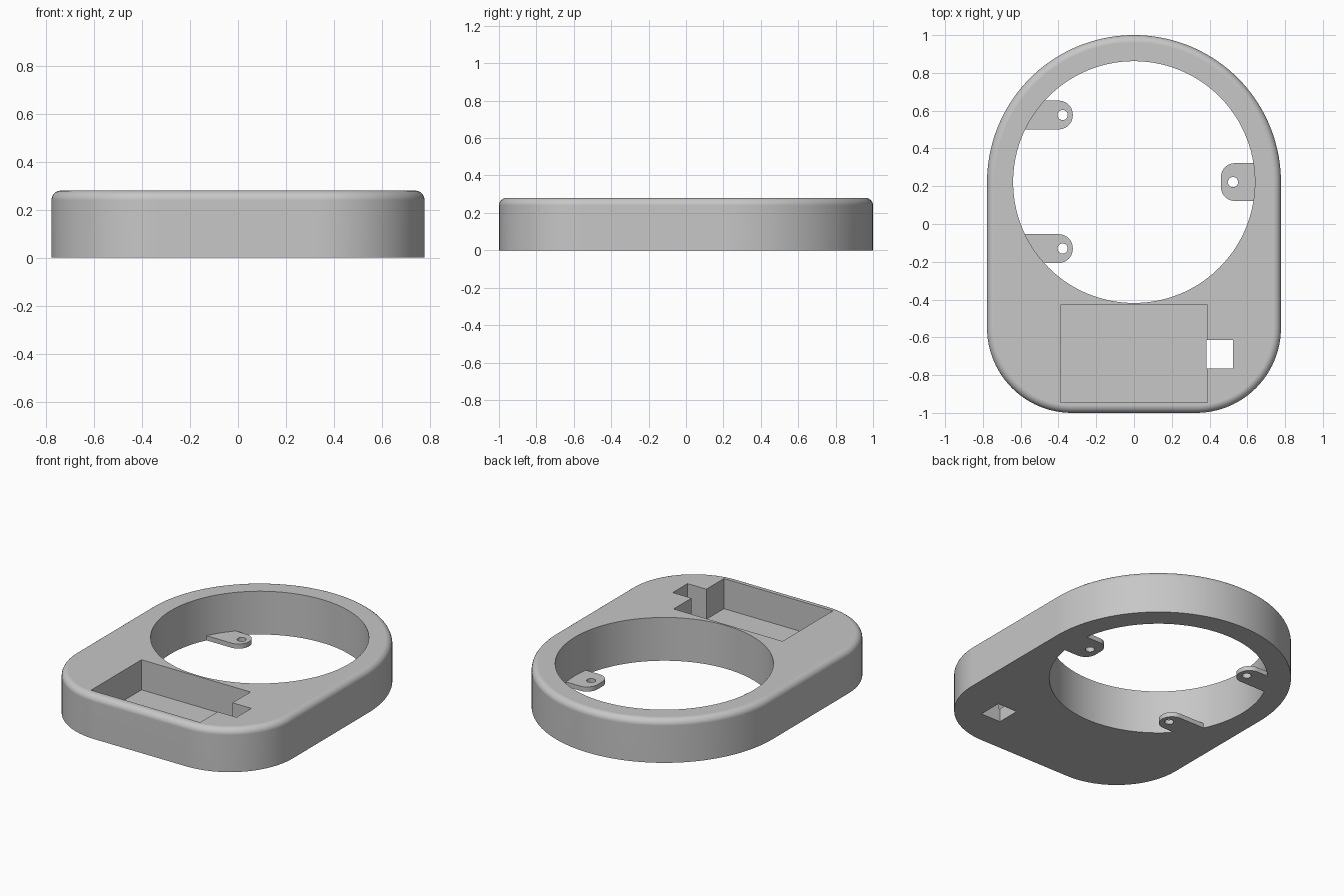
import bpy, bmesh
from math import sin, cos, pi, asin, radians

if "Cube" in bpy.data.objects:
    bpy.data.objects.remove(bpy.data.objects["Cube"])

HEIGHT, FILLET = 0.28, 0.04
HOLE_Y, HOLE_R, OUTER_R = 0.222, 0.64, 0.778
CORNER_R = 0.45
TAB_TOP = 0.03

grey = bpy.data.materials.new("matte grey")
grey.use_nodes = True
grey.diffuse_color = (0.57, 0.57, 0.57, 1)
grey.node_tree.nodes["Principled BSDF"].inputs["Base Color"].default_value = grey.diffuse_color


def arc(cx, cy, r, start, end, steps):
    angles = [radians(start + (end - start) * i / steps) for i in range(steps + 1)]
    return [(cx + r * cos(a), cy + r * sin(a)) for a in angles]


def loft(name, layers):
    """Solid skinned through a stack of (outline, z) layers."""
    bm = bmesh.new()
    rings = [[bm.verts.new((x, y, z)) for x, y in pts] for pts, z in layers]
    n = len(rings[0])
    for low, high in zip(rings, rings[1:]):
        for i in range(n):
            j = (i + 1) % n
            bm.faces.new((low[i], low[j], high[j], high[i]))
    bm.faces.new(rings[0][::-1])
    bm.faces.new(rings[-1])
    bmesh.ops.recalc_face_normals(bm, faces=bm.faces)
    mesh = bpy.data.meshes.new(name)
    bm.to_mesh(mesh)
    bm.free()
    mesh.materials.append(grey)
    obj = bpy.data.objects.new(name, mesh)
    bpy.context.collection.objects.link(obj)
    return obj


def prism(name, pts, z0, z1):
    return loft(name, [(pts, z0), (pts, z1)])


def rectangle(x0, x1, y0, y1):
    return [(x0, y0), (x1, y0), (x1, y1), (x0, y1)]


def select_only(obj):
    bpy.ops.object.select_all(action='DESELECT')
    obj.select_set(True)
    bpy.context.view_layer.objects.active = obj


def carve(obj, cutters):
    """Subtract the cutters, then smooth the curved walls."""
    select_only(obj)
    for cutter in cutters:
        mod = obj.modifiers.new("cut", 'BOOLEAN')
        mod.operation, mod.solver, mod.object = 'DIFFERENCE', 'EXACT', cutter
        bpy.ops.object.modifier_apply(modifier=mod.name)
    for cutter in cutters:
        bpy.data.objects.remove(cutter)
    bpy.ops.object.shade_smooth_by_angle(angle=radians(30))
    mod = obj.modifiers.new("even normals", 'WEIGHTED_NORMAL')
    mod.keep_sharp = True


# Housing: round at the back, rounded corners at the front
def housing_outline(inset):
    cx, cy, r = OUTER_R - CORNER_R, CORNER_R - 1, CORNER_R - inset
    return (arc(0, HOLE_Y, OUTER_R - inset, 0, 180, 72)
            + arc(-cx, cy, r, 180, 270, 24)
            + arc(cx, cy, r, 270, 360, 24))


layers = [(housing_outline(0), 0)]
for i in range(7):
    a = i / 6 * pi / 2
    layers.append((housing_outline(FILLET * (1 - cos(a))), HEIGHT - FILLET + FILLET * sin(a)))
housing = loft("housing", layers)

# Round opening, battery-style pocket and square cable slot
opening = prism("opening_cutter", arc(0, HOLE_Y, HOLE_R, 0, 357.5, 143), -0.1, 0.5)
pocket = prism("pocket_cutter", rectangle(-0.39, 0.39, -0.945, -0.43), 0.085, 0.5)
slot = prism("slot_cutter", rectangle(0.385, 0.525, -0.765, -0.613), -0.1, 0.5)
carve(housing, [opening, pocket, slot])


# Screw tabs: curved root against the opening, rounded tip, drilled hole
def tab(name, side, y, half, tip, hole_x):
    r = 0.074
    low, high = [asin((y + s * half - HOLE_Y) / (HOLE_R + 0.002)) * 180 / pi for s in (-1, 1)]
    pts = arc(0, HOLE_Y, HOLE_R + 0.002, low, high, 10)
    pts += arc(tip + r, y + half - r, r, 90, 180, 10)
    pts += arc(tip + r, y - half + r, r, 180, 270, 10)
    obj = prism(name, [(side * px, py) for px, py in pts], 0, TAB_TOP)
    drill = prism("drill_cutter", arc(side * hole_x, y, 0.027, 0, 345, 23), -0.1, 0.1)
    carve(obj, [drill])


tab("right_back_tab", -1, 0.577, 0.076, 0.324, 0.378)
tab("right_front_tab", -1, -0.13, 0.076, 0.324, 0.378)
tab("left_tab", 1, HOLE_Y, 0.1, 0.46, 0.524)
